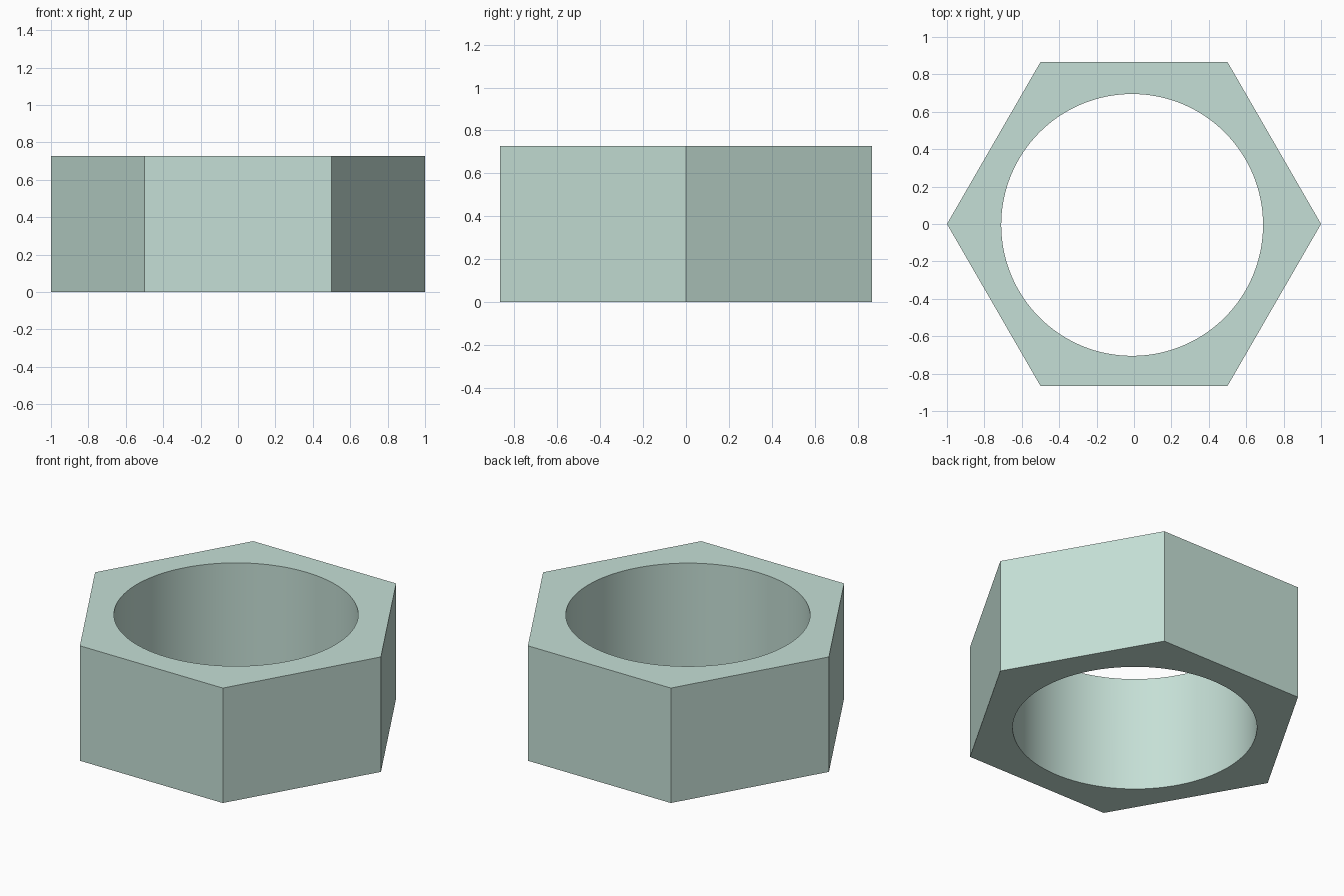
import bpy, bmesh
from math import cos, sin, pi, radians

if "Cube" in bpy.data.objects:
    bpy.data.objects.remove(bpy.data.objects["Cube"])

HEIGHT = 0.727


def prism(name, sides, radius, z0, z1, cx=0.0, cy=0.0):
    """Upright prism with a regular polygon base, first corner on +x."""
    bm = bmesh.new()
    ring = [bm.verts.new((cx + radius * cos(2 * pi * i / sides),
                          cy + radius * sin(2 * pi * i / sides), z0))
            for i in range(sides)]
    base = bm.faces.new(ring)
    top = bmesh.ops.extrude_face_region(bm, geom=[base], use_keep_orig=True)
    verts = [g for g in top["geom"] if isinstance(g, bmesh.types.BMVert)]
    bmesh.ops.translate(bm, verts=verts, vec=(0, 0, z1 - z0))
    bmesh.ops.recalc_face_normals(bm, faces=bm.faces)
    mesh = bpy.data.meshes.new(name)
    bm.to_mesh(mesh)
    bm.free()
    obj = bpy.data.objects.new(name, mesh)
    bpy.context.collection.objects.link(obj)
    return obj


# Hexagonal body
nut = prism("hex_nut", 6, 1.0, 0, HEIGHT)

# Round through hole
hole = prism("hole_cutter", 128, 0.70, -0.2, HEIGHT + 0.2, -0.01, -0.005)
cut = nut.modifiers.new("hole", "BOOLEAN")
cut.operation = "DIFFERENCE"
cut.solver = "EXACT"
cut.object = hole
bpy.context.view_layer.objects.active = nut
nut.select_set(True)
bpy.ops.object.modifier_apply(modifier=cut.name)
bpy.data.objects.remove(hole)

# Smooth bore, crisp outer edges
bpy.ops.object.shade_smooth_by_angle(angle=radians(30))

# Pale green finish
mat = bpy.data.materials.new("pale_green")
mat.diffuse_color = (0.56, 0.74, 0.67, 1)
mat.use_nodes = True
mat.node_tree.nodes["Principled BSDF"].inputs["Base Color"].default_value = mat.diffuse_color
nut.data.materials.clear()
nut.data.materials.append(mat)
